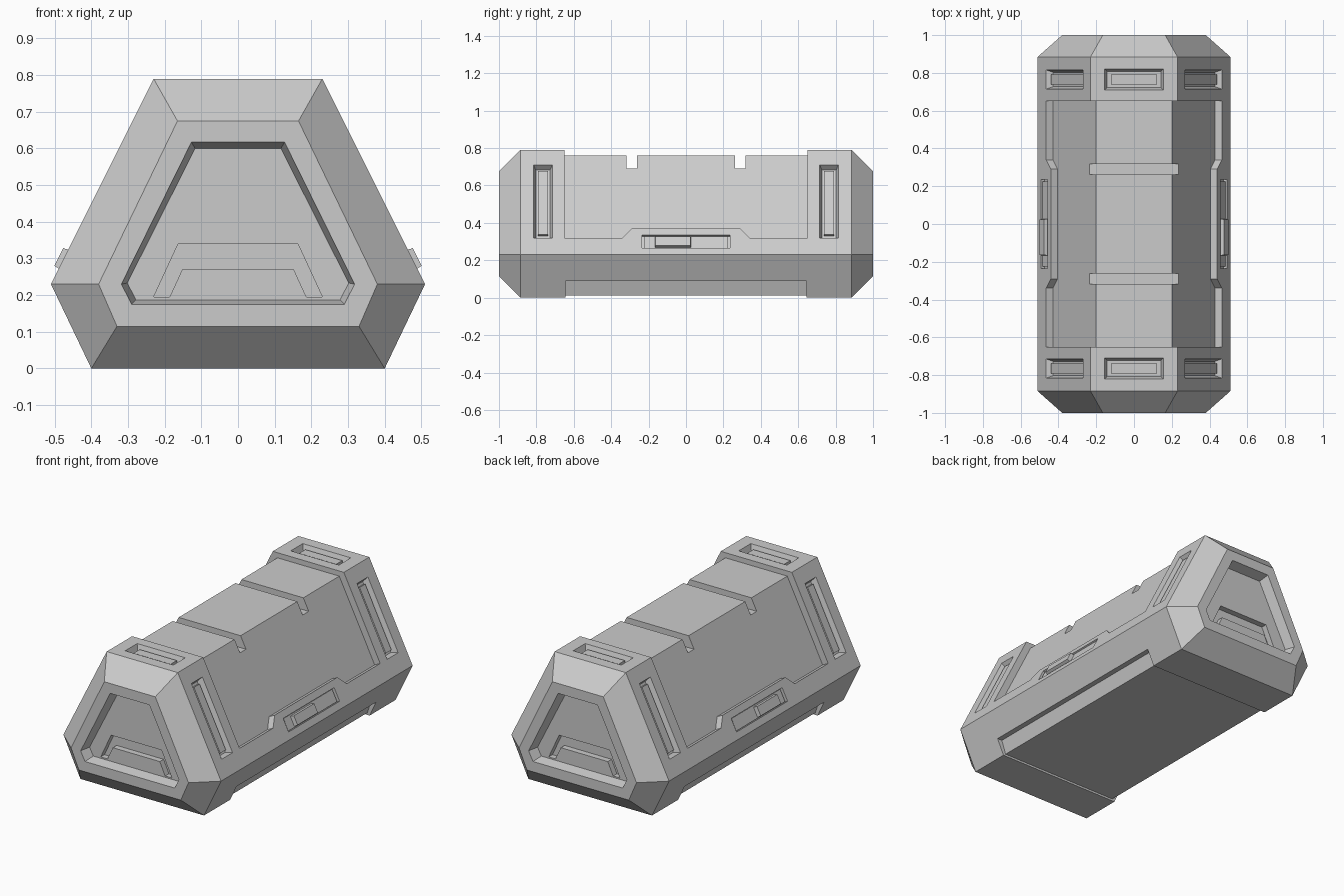
import bpy, bmesh

if "Cube" in bpy.data.objects:
    bpy.data.objects.remove(bpy.data.objects["Cube"])

def loft(name, rings):
    """Closed solid through matching rings of points."""
    bm = bmesh.new()
    vs = [[bm.verts.new(p) for p in r] for r in rings]
    n = len(vs[0])
    for a, b in zip(vs, vs[1:]):
        for i in range(n):
            j = (i + 1) % n
            bm.faces.new((a[i], a[j], b[j], b[i]))
    bm.faces.new(vs[0])
    bm.faces.new(vs[-1])
    bmesh.ops.recalc_face_normals(bm, faces=bm.faces)
    me = bpy.data.meshes.new(name)
    bm.to_mesh(me)
    bm.free()
    ob = bpy.data.objects.new(name, me)
    bpy.context.collection.objects.link(ob)
    return ob

def sym(half):
    """Mirror a half outline of (x, z) points into a full loop."""
    return half + [(-x, z) for x, z in reversed(half)]

def at_y(outline, y):
    return [(x, y, z) for x, z in outline]

def on_side(outline, d, s):
    """(y, z) points on the sloped side, moved d along its normal."""
    return [(s * (0.51 - (z - 0.23) * 0.5 + 0.894 * d), y, z + 0.447 * d) for y, z in outline]

def rect(u0, u1, v0, v1, e=0):
    return [(u0 + e, v0 + e), (u1 - e, v0 + e), (u1 - e, v1 - e), (u0 + e, v1 - e)]

def box(name, x0, x1, y0, y1, z0, z1):
    return loft(name, [[(x, y, z) for x, y in rect(x0, x1, y0, y1)] for z in (z0, z1)])

def cut(cutter):
    m = hull.modifiers.new("cut", 'BOOLEAN')
    m.operation, m.solver, m.object = 'DIFFERENCE', 'EXACT', cutter
    bpy.context.view_layer.objects.active = hull
    bpy.ops.object.modifier_apply(modifier=m.name)
    bpy.data.objects.remove(cutter)

# Hull: six-sided case with chamfered ends
full = sym([(0.40, 0), (0.51, 0.23), (0.23, 0.79)])
end = sym([(0.33, 0.115), (0.38, 0.23), (0.165, 0.675)])
hull = loft("case_hull", [at_y(end, -1), at_y(full, -0.885), at_y(full, 0.885), at_y(end, 1)])

# Underside relief between the feet
under = sym([(0.6, -0.1), (0.6, 0.09), (0.412, 0.09), (0.385, 0.012)])
cut(loft("cutter", [at_y(under, -0.645), at_y(under, 0.645)]))

# Recessed lid: sloped panels, top, and two cross grooves
panel = [(-0.65, 0.32), (-0.34, 0.32), (-0.29, 0.37), (0.29, 0.37), (0.34, 0.32), (0.65, 0.32),
         (0.65, 0.95), (-0.65, 0.95)]
for s in (-1, 1):
    cut(loft("cutter", [on_side(panel, -0.04, s), on_side(panel, 0.1, s)]))
cut(box("cutter", -0.35, 0.35, -0.65, 0.65, 0.76, 0.9))
for y in (-0.29, 0.29):
    cut(box("cutter", -0.5, 0.5, y - 0.028, y + 0.028, 0.69, 0.95))

for s in (-1, 1):
    # Side latch: shallow slot with a raised catch
    cut(loft("cutter", [on_side(rect(-0.235, 0.235, 0.265, 0.335), d, s) for d in (-0.02, 0.05)]))
    loft("latch_plate", [on_side(rect(-0.225, 0.225, 0.268, 0.332), d, s) for d in (-0.03, -0.008)])
    loft("latch_catch", [on_side(rect(-0.17, 0.03, 0.268, 0.328), -0.03, s),
                         on_side(rect(-0.17, 0.03, 0.268, 0.328, 0.006), 0.014, s)])
    # Band slots with inset bars
    for t in (-1, 1):
        y = t * 0.765
        r = (y - 0.05, y + 0.05, 0.32, 0.71)
        cut(loft("cutter", [on_side(rect(*r, e), d, s) for e, d in ((0.012, -0.035), (-0.004, 0.01))]))
        b = (y - 0.026, y + 0.026, 0.345, 0.685)
        loft("band_bar", [on_side(rect(*b), d, s) for d in (-0.045, -0.015)])

for t in (-1, 1):
    # Top slot and its bar
    y = t * 0.765
    cut(loft("cutter", [[(px, py, z) for px, py in rect(-0.155, 0.155, y - 0.055, y + 0.055, e)]
                        for e, z in ((0.012, 0.755), (-0.004, 0.80))]))
    box("top_bar", -0.12, 0.12, y - 0.028, y + 0.028, 0.745, 0.775)
    # End recess, deeper handle pocket, and handle plate
    rim = sym([(0.29, 0.175), (0.318, 0.23), (0.127, 0.617)])
    floor = sym([(0.278, 0.187), (0.302, 0.233), (0.117, 0.60)])
    cut(loft("cutter", [at_y(rim, t * 1.02), at_y(rim, t * 0.999), at_y(floor, t * 0.94)]))
    pocket = sym([(0.23, 0.195), (0.163, 0.34)])
    cut(loft("cutter", [at_y(pocket, t * 0.96), at_y(pocket, t * 0.905)]))
    plate = sym([(0.187, 0.194), (0.152, 0.27)])
    loft("handle_plate", [at_y(plate, t * 0.895), at_y(plate, t * 0.94)])
